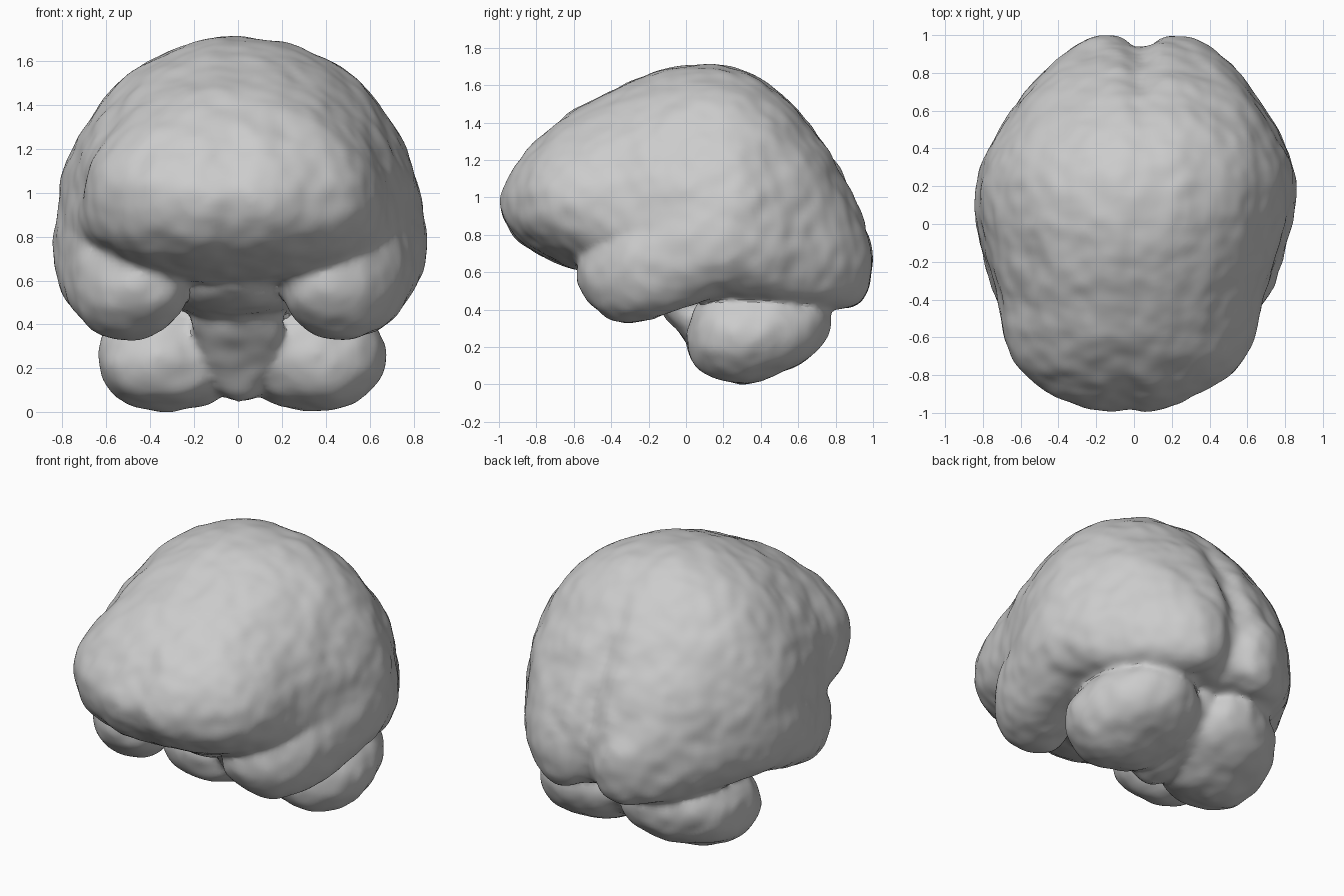
import bpy
import math
from mathutils import Vector, noise

if "Cube" in bpy.data.objects:
    bpy.data.objects.remove(bpy.data.objects["Cube"], do_unlink=True)

grey = bpy.data.materials.new("soft grey")
grey.use_nodes = True
grey.diffuse_color = (0.6, 0.6, 0.6, 1)
grey.node_tree.nodes["Principled BSDF"].inputs["Base Color"].default_value = (0.6, 0.6, 0.6, 1)

SKEW = 0.045  # the whole brain leans slightly to its left toward the back


def spline(rows, steps):
    """Smoothly interpolate the station rows."""
    out = []
    for i in range(len(rows) - 1):
        p = [rows[max(0, min(len(rows) - 1, i + k))] for k in (-1, 0, 1, 2)]
        for s in range(steps):
            t = s / steps
            out.append([b + 0.5 * t * (c - a + t * (2 * a - 5 * b + 4 * c - d + t * (3 * (b - c) + d - a)))
                        for a, b, c, d in zip(*p)])
    return out + [list(rows[-1])]


def fissure(co, mid):
    """Groove along the midline, deepest at the back."""
    g = math.exp(-(co.x / 0.08) ** 2)
    back = max(0, min(1, (co.y - 0.55) / 0.4))
    front = max(0, min(1, (-co.y - 0.6) / 0.4))
    co.z += (mid - co.z) * g * (0.01 + 0.05 * back)
    co.y += g * (0.03 * front - 0.06 * back)


def lobe(name, rows, side=1, segments=56, steps=5, groove=False):
    """Loft oval sections (y, centre x, half width, top, middle, bottom)."""
    rings = spline(rows, steps)
    verts, faces = [], []
    for y, cx, w, top, mid, bottom in rings:
        for k in range(segments):
            a = 2 * math.pi * k / segments
            c, s = math.cos(a), math.sin(a)
            # rounded above, slightly squarer below
            e = 1 if s > 0 else 0.88
            x = math.copysign(abs(c) ** e, c) * w + cx
            h = math.copysign(abs(s) ** e, s)
            co = Vector((x * side, y, mid + h * ((top - mid) if h > 0 else (mid - bottom))))
            if groove:
                fissure(co, mid)
            co.x += SKEW * co.y
            verts.append(co)
    n = len(rings)
    for i in range(n - 1):
        for k in range(segments):
            j = (k + 1) % segments
            faces.append((i * segments + k, (i + 1) * segments + k,
                          (i + 1) * segments + j, i * segments + j))
    faces.append(tuple(range(segments)))
    faces.append(tuple(reversed(range((n - 1) * segments, n * segments))))
    if side < 0:
        faces = [f[::-1] for f in faces]
    mesh = bpy.data.meshes.new(name)
    mesh.from_pydata(verts, [], faces)
    mesh.materials.append(grey)
    obj = bpy.data.objects.new(name, mesh)
    bpy.context.collection.objects.link(obj)
    return obj


# Upper brain, from forehead to back
upper = [(-1.01, .04, 1.0, .97, .94), (-.975, .2, 1.08, .97, .86), (-.89, .41, 1.2, .97, .76),
         (-.76, .58, 1.34, .97, .67), (-.6, .66, 1.46, .95, .61), (-.4, .7, 1.565, .9, .57),
         (-.2, .76, 1.65, .87, .55), (.05, .82, 1.705, .85, .55), (.27, .825, 1.68, .84, .52),
         (.43, .77, 1.61, .83, .48), (.6, .665, 1.46, .82, .44), (.75, .545, 1.27, .8, .42),
         (.87, .41, 1.07, .76, .44), (.95, .26, .89, .72, .5), (.985, .05, .74, .68, .62)]
parts = [lobe("cerebrum", [(r[0], 0) + r[1:] for r in upper], segments=112, groove=True)]

# Side lobes running back to the rear lobes
temporal = [(-.58, .43, .03, .61, .58, .55), (-.52, .44, .17, .76, .57, .44),
            (-.38, .47, .25, .9, .6, .34), (-.2, .52, .265, 1.04, .66, .345),
            (0, .56, .275, 1.12, .72, .41), (.2, .57, .275, 1.13, .77, .47),
            (.4, .51, .275, 1.12, .76, .45), (.6, .39, .28, 1.08, .73, .42),
            (.8, .28, .24, 1.0, .7, .4), (.92, .21, .17, .88, .67, .43),
            (.97, .19, .1, .79, .66, .5), (1.0, .18, .03, .69, .65, .62)]

# Paired lower lobes
cerebellum = [(.0, .36, .03, .28, .25, .22), (.07, .34, .22, .42, .25, .08),
              (.2, .34, .3, .5, .26, .02), (.33, .33, .32, .52, .27, .0),
              (.5, .31, .31, .5, .28, .06), (.65, .28, .25, .48, .3, .14),
              (.73, .26, .15, .44, .33, .22), (.77, .25, .03, .38, .35, .32)]
for label, side in (("left", 1), ("right", -1)):
    parts.append(lobe(label + "_temporal_lobe", temporal, side))
    parts.append(lobe(label + "_cerebellum", cerebellum, side))

# Bridge between the lower lobes
parts.append(lobe("cerebellum_bridge", [
    (.04, 0, .03, .4, .3, .2), (.15, 0, .16, .5, .3, .06), (.4, 0, .16, .5, .3, .09),
    (.6, 0, .12, .48, .33, .2), (.68, 0, .03, .42, .36, .32)]))

# Stem, with the small base swelling in front of it
parts.append(lobe("brain_stem", [
    (-.15, 0, .03, .48, .45, .42), (-.1, 0, .17, .62, .47, .35), (0, 0, .21, .66, .42, .23),
    (.1, 0, .15, .66, .35, .08), (.2, 0, .1, .6, .3, .05), (.28, 0, .03, .4, .3, .2)]))
parts.append(lobe("brain_base", [
    (-.5, 0, .04, .66, .6, .56), (-.38, 0, .2, .75, .6, .48), (-.15, 0, .3, .75, .58, .43),
    (.1, 0, .3, .75, .58, .43), (.3, 0, .05, .65, .6, .5)]))

# Fuse the lobes into one skin and soften the creases
bpy.ops.object.select_all(action="DESELECT")
for part in parts:
    part.select_set(True)
brain = parts[0]
bpy.context.view_layer.objects.active = brain
bpy.ops.object.join()
brain.name = "brain"
remesh = brain.modifiers.new("fuse", "REMESH")
remesh.mode = "VOXEL"
remesh.voxel_size = 0.022
soften = brain.modifiers.new("soften", "SMOOTH")
soften.factor = 0.5
soften.iterations = 8
for modifier in ("fuse", "soften"):
    bpy.ops.object.modifier_apply(modifier=modifier)

# Gently lumpy surface
bumps = [0.014 * noise.noise(v.co * 5) + 0.007 * noise.noise(v.co * 11) + 0.003
         for v in brain.data.vertices]
normals = [v.normal.copy() for v in brain.data.vertices]
for v, normal, bump in zip(brain.data.vertices, normals, bumps):
    v.co += normal * bump

# Stand on the ground
low = min(v.co.z for v in brain.data.vertices)
for v in brain.data.vertices:
    v.co.z -= low
bpy.ops.object.shade_smooth_by_angle(angle=math.radians(30))
